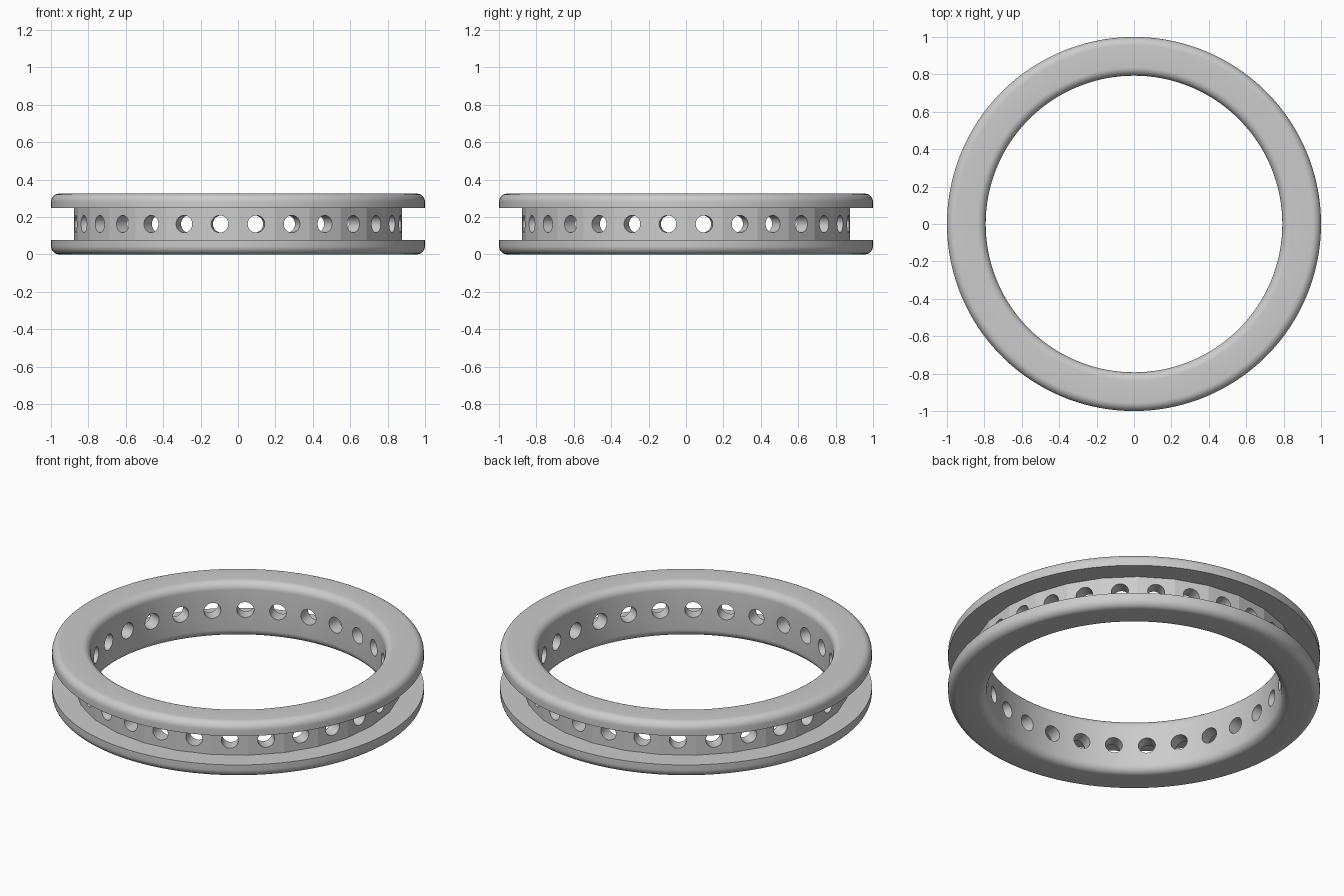
import bpy, bmesh
from math import sin, cos, pi, radians
from mathutils import Matrix, Vector

cube = bpy.data.objects.get("Cube")
if cube:
    bpy.data.objects.remove(cube, do_unlink=True)

HOLES = 28                  # also the number of flat facets on the web
SEGMENTS = HOLES * 5
HEIGHT, FLANGE = 0.325, 0.077
OUTER, WEB, INNER = 1.0, 0.878, 0.793
ROUND, STEPS = 0.045, 9

grey = bpy.data.materials.new("light grey")
grey.use_nodes = True
colour = (0.6, 0.6, 0.6, 1)
grey.diffuse_color = colour
grey.node_tree.nodes["Principled BSDF"].inputs["Base Color"].default_value = colour


def make_object(name, bm):
    bmesh.ops.recalc_face_normals(bm, faces=bm.faces)
    mesh = bpy.data.meshes.new(name)
    bm.to_mesh(mesh)
    bm.free()
    mesh.materials.append(grey)
    obj = bpy.data.objects.new(name, mesh)
    bpy.context.collection.objects.link(obj)
    return obj


def corner(r, z, start):
    """Rounded quarter circle of the cross-section."""
    angles = [start + pi / 2 * i / STEPS for i in range(STEPS + 1)]
    return [(r + ROUND * cos(a), z + ROUND * sin(a), False) for a in angles]


# Cross-section: (radius, height, on the faceted web)
low, high = ROUND, HEIGHT - ROUND
profile = corner(INNER + ROUND, low, pi)
profile += corner(OUTER - ROUND, low, -pi / 2)
profile += [(OUTER, FLANGE, False), (WEB, FLANGE, True),
            (WEB, HEIGHT - FLANGE, True), (OUTER, HEIGHT - FLANGE, False)]
profile += corner(OUTER - ROUND, high, 0)
profile += corner(INNER + ROUND, high, pi / 2)

# Grooved ring, with the web flattened into facets
bm = bmesh.new()
rings = []
pitch = 2 * pi / HOLES
for s in range(SEGMENTS):
    a = 2 * pi * s / SEGMENTS
    flat = cos(pitch / 2) / cos(a % pitch - pitch / 2)
    rings.append([bm.verts.new((r * (flat if web else 1) * cos(a),
                                r * (flat if web else 1) * sin(a), z))
                  for r, z, web in profile])
for s, ring in enumerate(rings):
    following = rings[(s + 1) % SEGMENTS]
    for i in range(len(profile)):
        j = (i + 1) % len(profile)
        bm.faces.new((ring[i], following[i], following[j], ring[j]))
body = make_object("grooved_ring", bm)

# Radial holes, one through the middle of each facet
bm = bmesh.new()
for h in range(HOLES):
    a = (h + 0.5) * pitch
    place = (Matrix.Translation(Vector((cos(a), sin(a), 0)) * 0.83 + Vector((0, 0, HEIGHT / 2)))
             @ Matrix.Rotation(a, 4, 'Z') @ Matrix.Rotation(pi / 2, 4, 'Y'))
    bmesh.ops.create_cone(bm, cap_ends=True, segments=36, radius1=0.046,
                          radius2=0.046, depth=0.2, matrix=place)
cutter = make_object("hole_cutter", bm)
cutter.hide_render = True

cut = body.modifiers.new("holes", 'BOOLEAN')
cut.operation = 'DIFFERENCE'
cut.solver = 'EXACT'
cut.object = cutter
bpy.ops.object.select_all(action='DESELECT')
body.select_set(True)
bpy.context.view_layer.objects.active = body
bpy.ops.object.modifier_apply(modifier=cut.name)
bpy.data.objects.remove(cutter, do_unlink=True)

# Smooth curves, crisp facets
bpy.ops.object.shade_smooth_by_angle(angle=radians(11.5))
